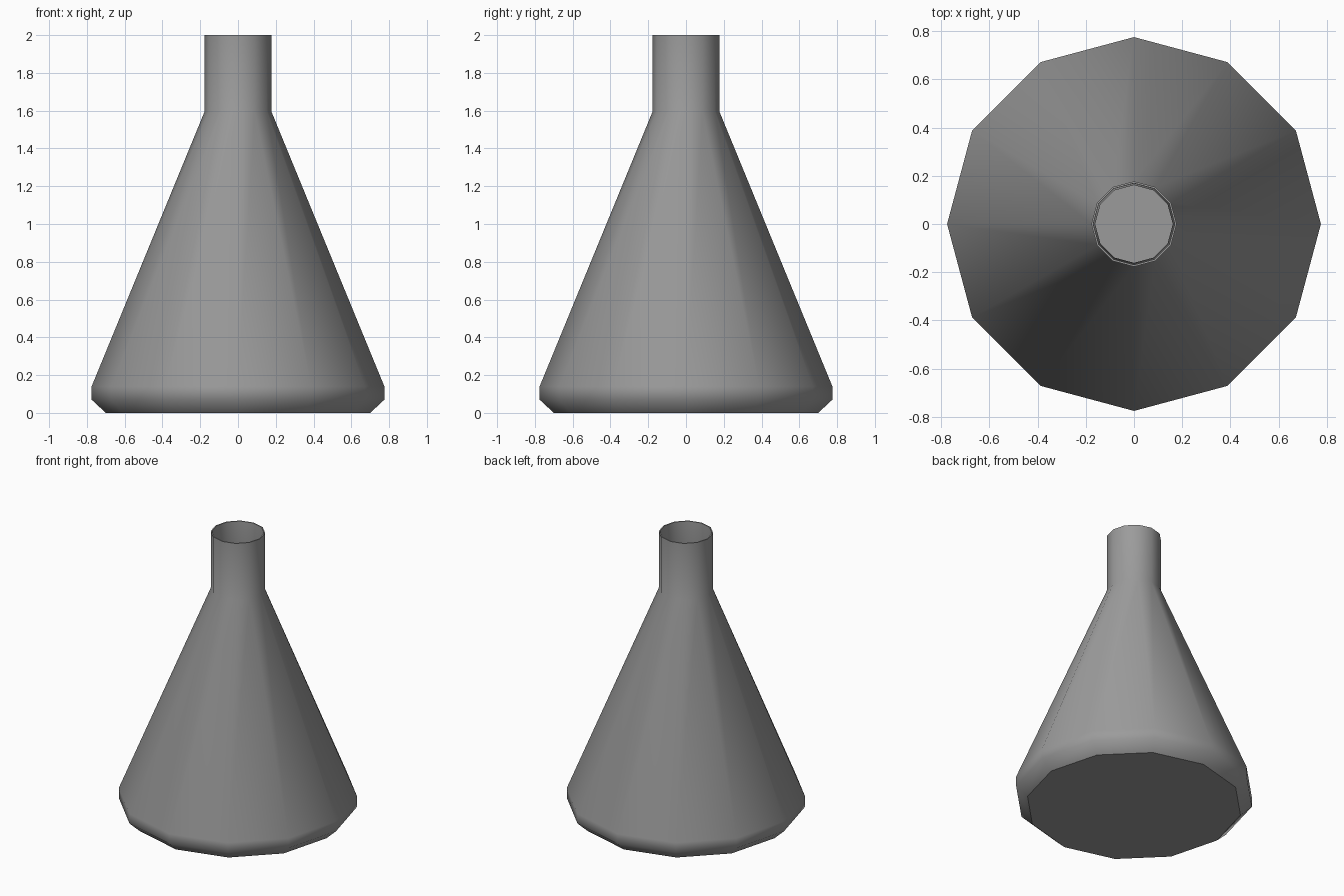
import bpy, bmesh, math

if "Cube" in bpy.data.objects:
    bpy.data.objects.remove(bpy.data.objects["Cube"])

SIDES = 12
WALL = 0.012

# outer profile (radius, height) from base to lip, then inner wall back down
outer = [(0.70, 0.0), (0.775, 0.07), (0.775, 0.14), (0.177, 1.595), (0.177, 2.0)]
inner = [(0.169, 2.0), (0.161, 1.597), (0.775 - WALL, 0.142),
         (0.775 - WALL, 0.075), (0.695, WALL)]

# flask body: hollow lathe with closed base and open neck
bm = bmesh.new()
rings = []
for r, z in outer + inner:
    rings.append([bm.verts.new((r * math.cos(math.tau * i / SIDES),
                                r * math.sin(math.tau * i / SIDES), z))
                  for i in range(SIDES)])
for a, b in zip(rings, rings[1:]):
    for i in range(SIDES):
        j = (i + 1) % SIDES
        bm.faces.new((a[i], a[j], b[j], b[i]))
caps = [bm.faces.new(rings[0][::-1]),   # underside
        bm.faces.new(rings[-1])]        # inside floor
bmesh.ops.recalc_face_normals(bm, faces=bm.faces)

# smooth sides, with crisp base, floor and lip edges
for f in bm.faces:
    f.smooth = True
for ring in (rings[0], rings[-1], rings[4], rings[5]):
    for i in range(SIDES):
        bm.edges.get((ring[i], ring[(i + 1) % SIDES])).smooth = False

mesh = bpy.data.meshes.new("conical_flask")
bm.to_mesh(mesh)
bm.free()
flask = bpy.data.objects.new("conical_flask", mesh)
bpy.context.collection.objects.link(flask)

# dark grey colour
grey = bpy.data.materials.new("dark_grey")
grey.diffuse_color = (0.33, 0.33, 0.33, 1)
grey.use_nodes = True
grey.node_tree.nodes["Principled BSDF"].inputs["Base Color"].default_value = grey.diffuse_color
mesh.materials.append(grey)
